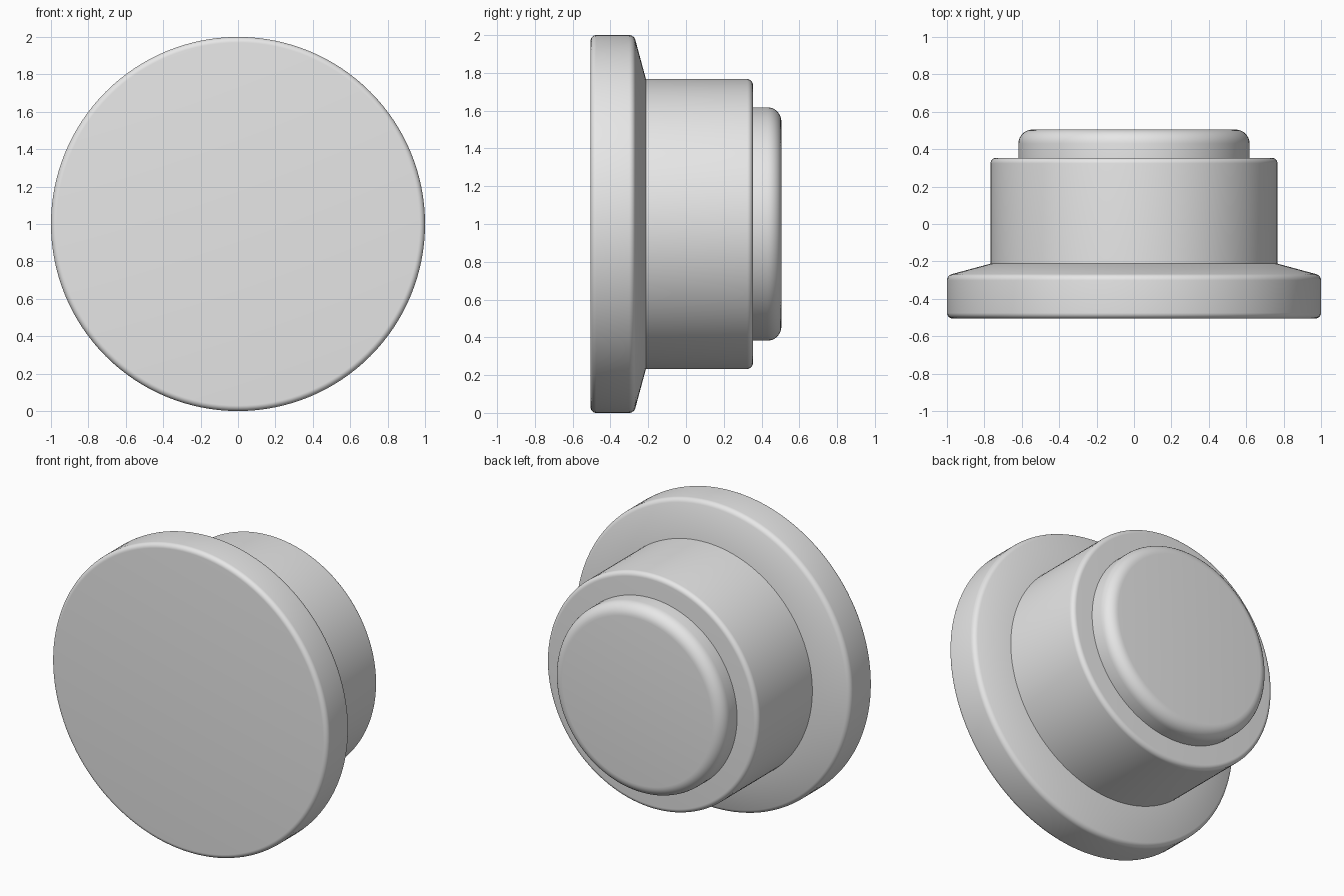
import bpy, bmesh, math
from mathutils import Vector

cube = bpy.data.objects.get("Cube")
if cube:
    bpy.data.objects.remove(cube, do_unlink=True)

GREY = (0.8, 0.8, 0.8, 1)
grey = bpy.data.materials.new("plain grey")
grey.use_nodes = True
grey.diffuse_color = GREY
grey.node_tree.nodes["Principled BSDF"].inputs["Base Color"].default_value = GREY

SIDES = 128
STEPS = 8


def fillet(prev, corner, nxt, radius):
    """Points of a circular arc rounding a profile corner."""
    p, c, n = Vector(prev), Vector(corner), Vector(nxt)
    a, b = (p - c).normalized(), (n - c).normalized()
    half = a.angle(b) / 2
    centre = c + (a + b).normalized() * radius / math.sin(half)
    start = c + a * radius / math.tan(half) - centre
    end = c + b * radius / math.tan(half) - centre
    sweep = start.angle(end)
    return [centre + (start * math.sin(sweep * (1 - i / STEPS))
                      + end * math.sin(sweep * i / STEPS)) / math.sin(sweep)
            for i in range(STEPS + 1)]


def turned(name, corners):
    """Turn a profile of (radius, y, rounding) corners about the y axis."""
    profile = []
    for i, (r, y, rounding) in enumerate(corners):
        if rounding:
            profile += fillet(corners[i - 1][:2], (r, y), corners[i + 1][:2], rounding)
        else:
            profile.append(Vector((r, y)))
    bm = bmesh.new()
    rings = []
    for r, y in profile:
        if r == 0:
            continue
        rings.append([bm.verts.new((r * math.cos(t), y, 1 + r * math.sin(t)))
                      for t in (math.tau * k / SIDES for k in range(SIDES))])
    for low, high in zip(rings, rings[1:]):
        for k in range(SIDES):
            j = (k + 1) % SIDES
            bm.faces.new((low[k], low[j], high[j], high[k]))
    bm.faces.new(rings[0])
    bm.faces.new(rings[-1])
    bmesh.ops.recalc_face_normals(bm, faces=bm.faces)
    mesh = bpy.data.meshes.new(name)
    bm.to_mesh(mesh)
    bm.free()
    mesh.materials.append(grey)
    obj = bpy.data.objects.new(name, mesh)
    bpy.context.collection.objects.link(obj)
    bpy.ops.object.select_all(action='DESELECT')
    obj.select_set(True)
    bpy.context.view_layer.objects.active = obj
    bpy.ops.object.shade_smooth_by_angle(angle=math.radians(30))
    return obj


# Wide front disc with a sloping back
turned("flange", [(0, -0.505, 0), (1, -0.505, 0.03), (1, -0.275, 0.035),
                  (0.767, -0.212, 0), (0, -0.212, 0)])
# Middle barrel
turned("barrel", [(0, -0.212, 0), (0.767, -0.212, 0), (0.767, 0.354, 0.03), (0, 0.354, 0)])
# Rounded rear button
turned("rear_button", [(0, 0.354, 0), (0.618, 0.354, 0), (0.618, 0.505, 0.075), (0, 0.505, 0)])
